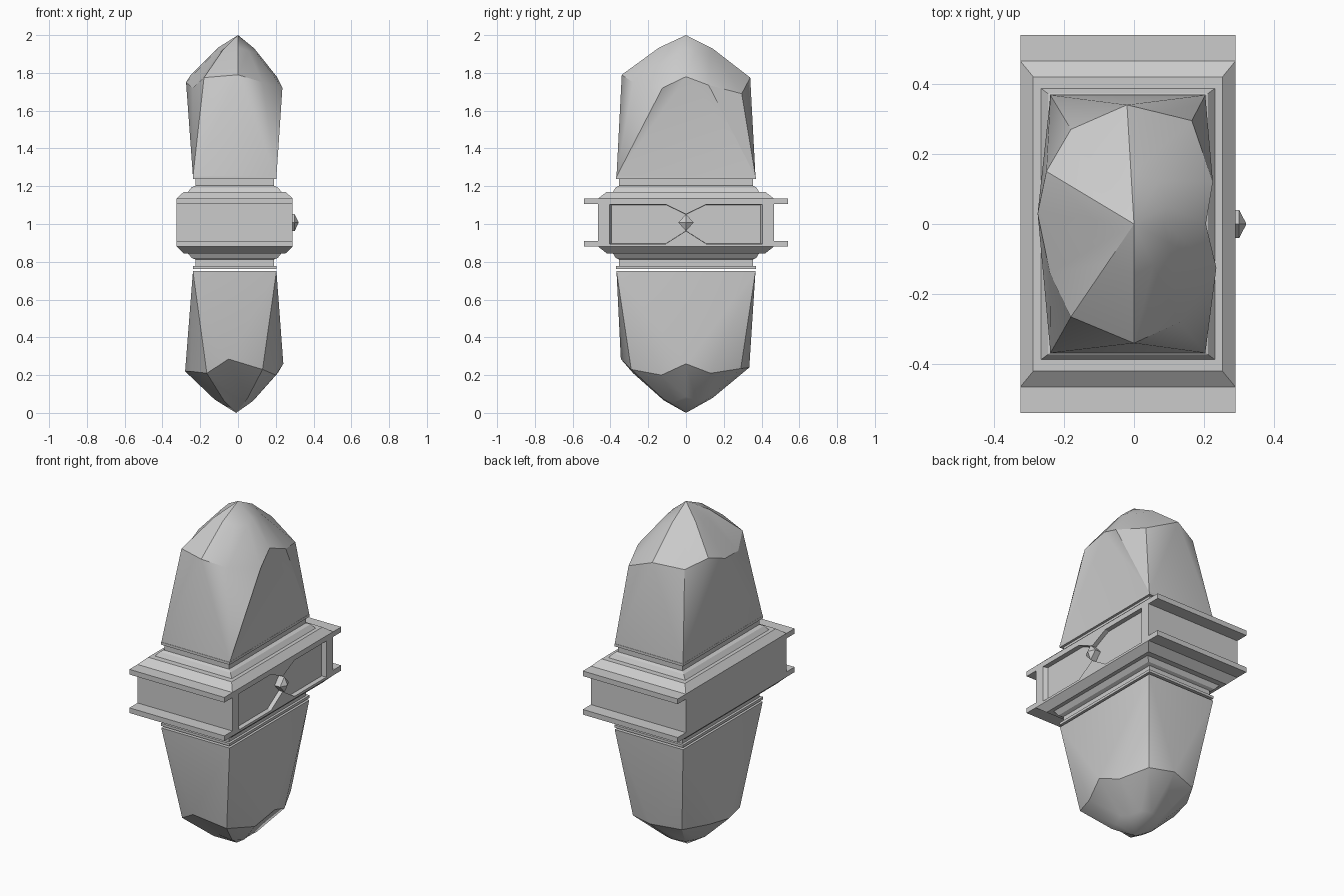
import bpy, bmesh, math
from mathutils import Vector

if "Cube" in bpy.data.objects:
    bpy.data.objects.remove(bpy.data.objects["Cube"])

CX = -0.0175      # x centre of the collar
MID = 1.0075      # z centre of the collar


def finish(bm, name, angle=None):
    bmesh.ops.recalc_face_normals(bm, faces=bm.faces)
    me = bpy.data.meshes.new(name)
    bm.to_mesh(me)
    bm.free()
    ob = bpy.data.objects.new(name, me)
    bpy.context.collection.objects.link(ob)
    if angle:
        bpy.ops.object.select_all(action='DESELECT')
        ob.select_set(True)
        bpy.context.view_layer.objects.active = ob
        bpy.ops.object.shade_smooth_by_angle(angle=math.radians(angle))
    return ob


def loft(rings, name):
    """Skin a list of equal-length point rings and cap both ends."""
    bm = bmesh.new()
    vs = [[bm.verts.new(p) for p in r] for r in rings]
    n = len(vs[0])
    for a, b in zip(vs, vs[1:]):
        for i in range(n):
            j = (i + 1) % n
            bm.faces.new((a[i], a[j], b[j], b[i]))
    bm.faces.new(vs[0])
    bm.faces.new(vs[-1])
    return finish(bm, name)


def rect(hx, hy, z):
    return [(CX + sx * hx, sy * hy, z) for sx, sy in ((-1, -1), (1, -1), (1, 1), (-1, 1))]


def crystal(name, base_z, shoulders, apex, bulge):
    """Four-cornered base, three shoulder points per side, domed point."""
    bm = bmesh.new()
    c = [bm.verts.new(p) for p in rect(0.221, 0.368, base_z)]
    s = [bm.verts.new(p) for p in shoulders]
    tip = Vector(apex)
    m = [bm.verts.new(tip.lerp(Vector(p), 0.42) + Vector((0, 0, bulge))) for p in shoulders]
    t = bm.verts.new(tip)
    bm.faces.new(c)
    for k in range(4):
        d = c[(k + 1) % 4]
        a, b, e = s[3 * k:3 * k + 3]
        bm.faces.new((c[k], b, a))
        bm.faces.new((c[k], d, b))
        bm.faces.new((d, e, b))
        bm.faces.new((d, s[(3 * k + 3) % 12], e))
    for i in range(12):
        j = (i + 1) % 12
        bm.faces.new((s[i], s[j], m[j], m[i]))
        bm.faces.new((m[i], m[j], t))
    return finish(bm, name, 30)


# Crystals: shoulder points run front, right, back, left
crystal("upper_crystal", 1.25, [
    (-0.18, -0.265, 1.775), (0, -0.34, 1.79), (0.13, -0.28, 1.75),
    (0.235, -0.125, 1.72), (0.205, 0, 1.78), (0.225, 0.12, 1.735),
    (0.165, 0.295, 1.69), (-0.02, 0.34, 1.775), (-0.18, 0.27, 1.75),
    (-0.25, 0.15, 1.79), (-0.275, 0.03, 1.75), (-0.24, -0.14, 1.72)],
    (0, 0, 2.0), 0.022)
crystal("lower_crystal", 0.75, [
    (-0.165, -0.28, 0.21), (-0.05, -0.345, 0.285), (0.13, -0.29, 0.23),
    (0.2, -0.13, 0.2), (0.24, 0, 0.26), (0.21, 0.13, 0.21),
    (0.14, 0.29, 0.235), (0, 0.335, 0.24), (-0.17, 0.28, 0.23),
    (-0.25, 0.14, 0.23), (-0.28, 0, 0.22), (-0.25, -0.14, 0.22)],
    (-0.01, 0, 0.0), -0.022)

# Collar: stepped rectangular profile, mirrored top to bottom (half x, half y, height)
half = [(0.307, 0.465, 0.1275), (0.27, 0.42, 0.1625), (0.248, 0.387, 0.1625),
        (0.228, 0.372, 0.187), (0.208, 0.355, 0.195), (0.208, 0.355, 0.23),
        (0.222, 0.37, 0.23), (0.222, 0.37, 0.245)]
rings = [rect(x, y, MID - h) for x, y, h in reversed(half)]
rings += [rect(x, y, MID + h) for x, y, h in half]
collar = loft(rings, "collar")

# Pinched recess in the right face, with bevelled walls
quarter = [(-0.41, -0.115), (-0.11, -0.115), (0, -0.045), (0.11, -0.115), (0.41, -0.115),
           (0.41, 0.098), (0.11, 0.098), (0, 0.045), (-0.11, 0.098), (-0.41, 0.098)]
cutter = loft([[(x, y * f, MID + z * f) for y, z in quarter]
               for x, f in ((0.265, 0.96), (0.29, 0.99), (0.33, 1.0))], "recess_cutter")
cutter.hide_render = True
cutter.hide_viewport = True
cut = collar.modifiers.new("recess", 'BOOLEAN')
cut.operation = 'DIFFERENCE'
cut.solver = 'EXACT'
cut.object = cutter

# Flange plates overhanging front and back
for end, sy in (("front", -1), ("back", 1)):
    for level, sz in (("upper", 1), ("lower", -1)):
        loft([[(x, sy * y, MID + sz * h) for x, y in
               ((-0.3245, 0.44), (0.2895, 0.44), (0.2895, 0.54), (-0.3245, 0.54))]
              for h in (0.0975, 0.1275)], f"{end}_{level}_flange")

# Diamond stud at the pinch of the recess
def diamond(x, f):
    return [(x, y * f, MID + z * f) for y, z in ((-0.04, 0), (0, -0.045), (0.04, 0), (0, 0.045))]

loft([diamond(0.25, 1), diamond(0.3, 1), diamond(0.32, 0.05)], "diamond_stud")
